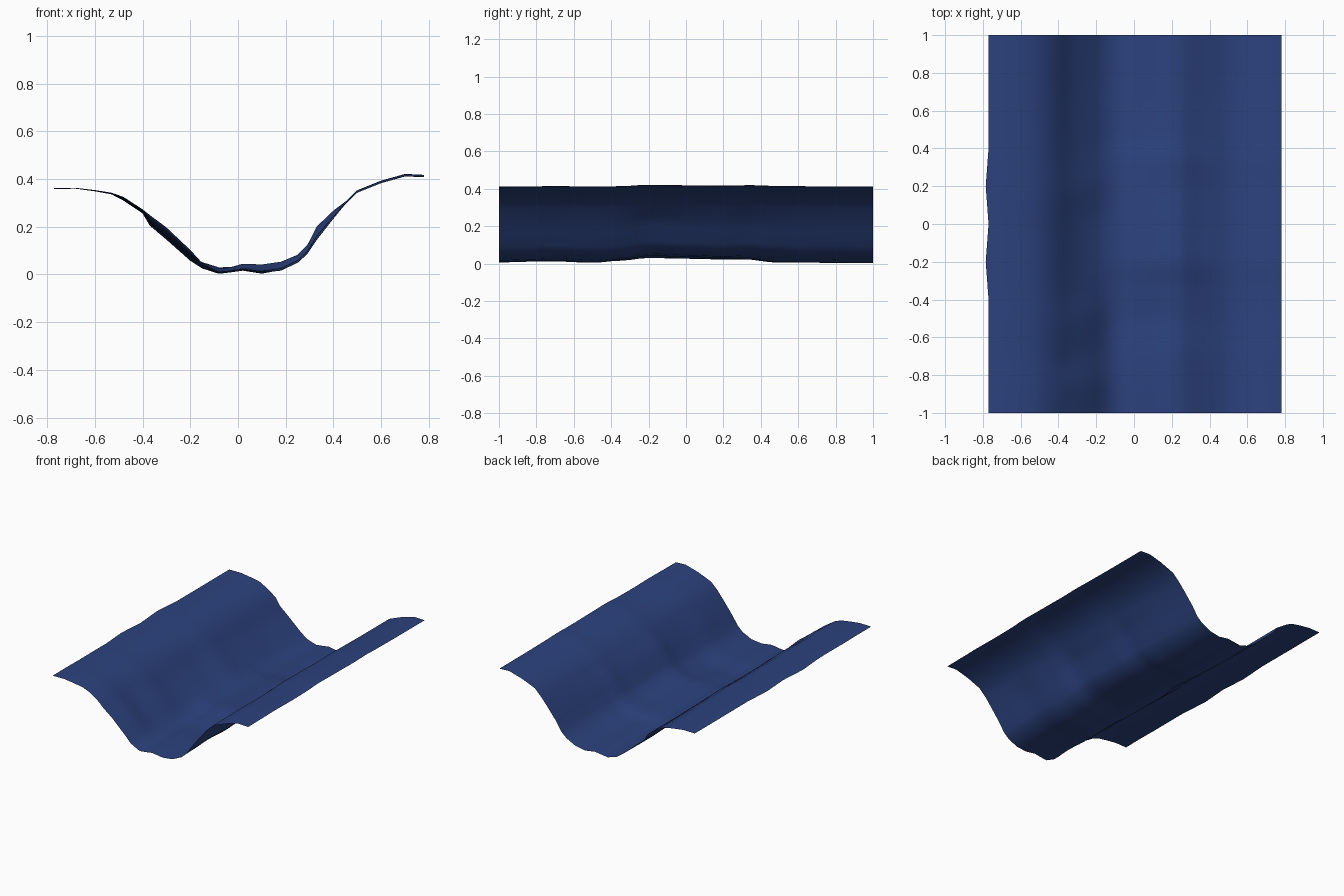
import bpy, bmesh

# Cross-section: x, lowest z, highest z along the length
PROFILE = [(-0.77, .358, .362), (-0.68, .359, .363), (-0.60, .348, .354), (-0.53, .335, .343),
           (-0.48, .308, .326), (-0.40, .254, .274), (-0.37, .200, .252), (-0.30, .140, .200),
           (-0.20, .052, .108), (-0.15, .022, .066), (-0.08, .003, .030), (-0.03, .009, .031),
           (0.02, .016, .045), (0.10, .003, .042), (0.18, .008, .055), (0.25, .040, .085),
           (0.29, .075, .125), (0.33, .130, .205), (0.40, .225, .270), (0.45, .292, .306),
           (0.50, .340, .354), (0.60, .380, .394), (0.70, .408, .422), (0.78, .405, .418)]

# Blend between lowest (0) and highest (1): y, left bank, bed, right bank
BLEND = [(-1.0, .75, .10, .20), (-0.85, .95, .25, .30), (-0.7, .55, .30, .45), (-0.5, .75, .05, .25),
         (-0.35, .45, .45, .40), (-0.2, .35, 1.0, .95), (0.0, .30, .85, .75), (0.2, .60, .70, .60),
         (0.35, .35, .65, .80), (0.45, .25, .15, .55), (0.7, .10, .05, .35), (1.0, .15, .0, .30)]


def smooth(t):
    t = max(0.0, min(1.0, t))
    return t * t * (3 - 2 * t)


def blend_at(y):
    for a, b in zip(BLEND, BLEND[1:]):
        if y <= b[0] + 1e-6:
            t = smooth((y - a[0]) / (b[0] - a[0]))
            return [p + (q - p) * t for p, q in zip(a[1:], b[1:])]
    return BLEND[-1][1:]


# Channel sheet: grid of cross-sections swept along y
bm = bmesh.new()
rows = []
for j in range(41):
    y = -1 + j * 0.05
    left, bed, right = blend_at(y)
    bulge = 0.015 * max(0, 1 - abs(abs(y) - 0.2) / 0.2)
    row = []
    for i, (x, lo, hi) in enumerate(PROFILE):
        w = left + (bed - left) * smooth((x + 0.22) / 0.14)
        w += (right - w) * smooth((x - 0.08) / 0.15)
        if i == 0:
            x -= bulge
        row.append(bm.verts.new((x, y, lo + (hi - lo) * w)))
    rows.append(row)
for r0, r1 in zip(rows, rows[1:]):
    for k in range(len(r0) - 1):
        bm.faces.new((r0[k], r0[k + 1], r1[k + 1], r1[k])).smooth = True

mesh = bpy.data.meshes.new("channel_bed")
bm.to_mesh(mesh)
bm.free()
channel = bpy.data.objects.new("channel_bed", mesh)
bpy.context.collection.objects.link(channel)

# Blue surface
mat = bpy.data.materials.new("deep_blue")
mat.diffuse_color = (0.025, 0.055, 0.21, 1)
mesh.materials.append(mat)
